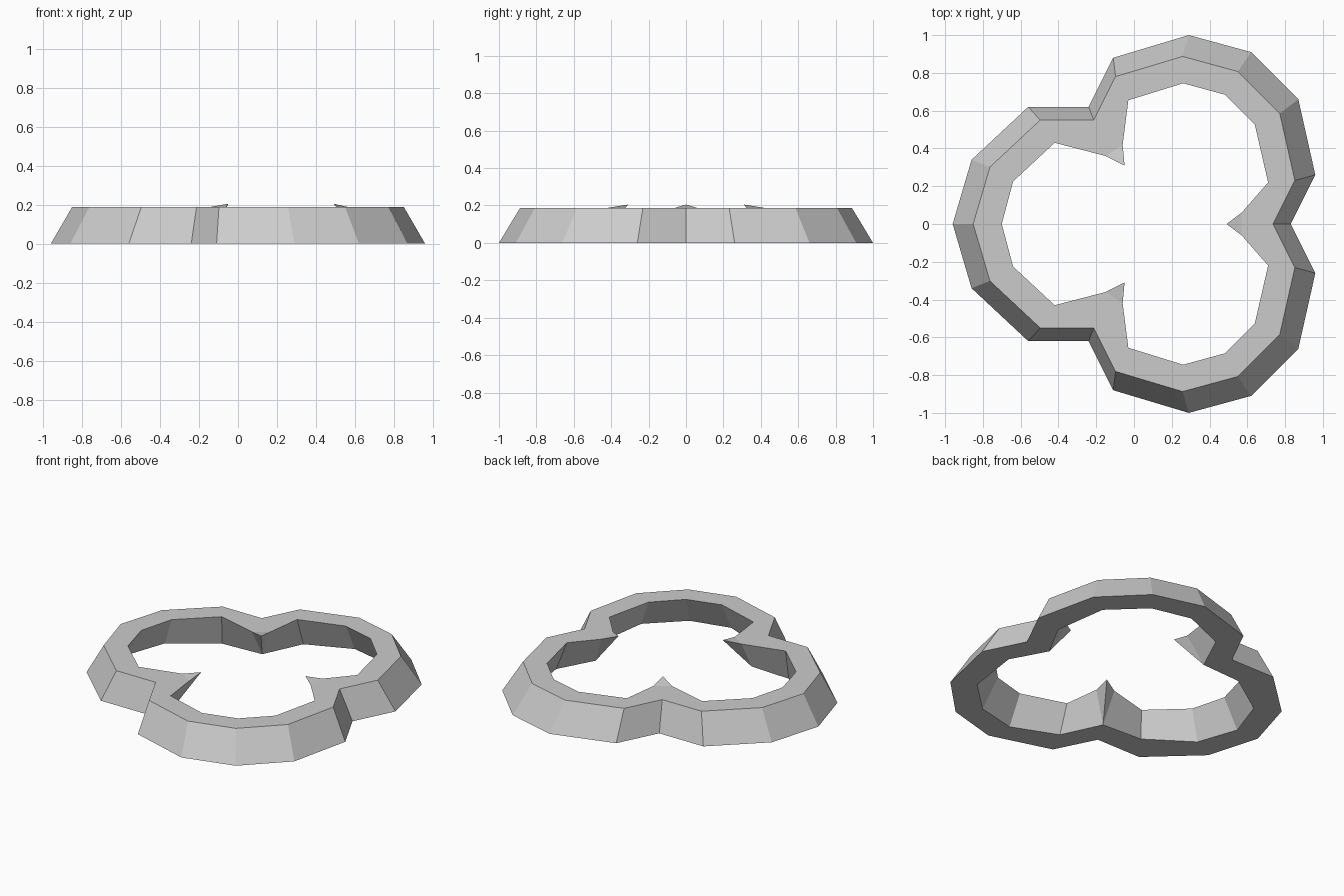
import bpy
import bmesh

default_cube = bpy.data.objects.get("Cube")
if default_cube:
    bpy.data.objects.remove(default_cube, do_unlink=True)

RIM_HEIGHT = 0.187
TIP_HEIGHT = 0.205
TAPER = 0.887

# Half of the three-lobed outline, from the left lobe round to the right cusp
outer_half = [(-.96, 0), (-.86, .34), (-.56, .62), (-.24, .62), (-.11, .88),
              (.29, 1), (.62, .91), (.87, .66), (.96, .26), (.83, 0)]
inner_top_half = [(-.7, 0), (-.64, .225), (-.42, .43), (-.05, .31), (-.03, .655),
                  (.26, .745), (.48, .685), (.64, .525), (.71, .22), (.49, 0)]
inner_foot_half = [(-.8, 0), (-.71, .26), (-.43, .45), (-.15, .465), (-.03, .72),
                   (.26, .84), (.52, .78), (.73, .58), (.78, .23), (.655, 0)]

# Shoulders on either side of each raised spike, keyed by station
side_before, side_after, end_before = (-.15, .36), (-.06, .42), (.57, .06)


def flip(point):
    return (point[0], -point[1])


def mirrored(half):
    """Close a half outline by reflecting it across the x axis."""
    return half + [flip(p) for p in half[-2:0:-1]]


outer = mirrored(outer_half)
inner_top = mirrored(inner_top_half)
inner_foot = mirrored(inner_foot_half)
count = len(outer)
shoulders = {
    3: (side_before, side_after),
    9: (end_before, flip(end_before)),
    count - 3: (flip(side_after), flip(side_before)),
}

bm = bmesh.new()


def add_vert(point, height, scale=1.0):
    return bm.verts.new((point[0] * scale, point[1] * scale, height))


# Vertex rings of the border
foot_out = [add_vert(p, 0) for p in outer]
rim_out = [add_vert(p, RIM_HEIGHT, TAPER) for p in outer]
foot_in = [add_vert(p, 0) for p in inner_foot]
rim_in = [add_vert(p, TIP_HEIGHT if i in shoulders else RIM_HEIGHT)
          for i, p in enumerate(inner_top)]
spike = {i: [add_vert(p, RIM_HEIGHT) for p in pair] for i, pair in shoulders.items()}

# Sloped outside, underside, flat rim and inner wall, segment by segment
for i in range(count):
    j = (i + 1) % count
    start = spike[i][1] if i in spike else rim_in[i]
    end = spike[j][0] if j in spike else rim_in[j]
    bm.faces.new((foot_out[i], foot_out[j], rim_out[j], rim_out[i]))
    bm.faces.new((foot_in[i], foot_in[j], foot_out[j], foot_out[i]))
    bm.faces.new((rim_out[i], rim_out[j], end, start))
    bm.faces.new((start, end, foot_in[j], foot_in[i]))

# Pointed spikes leaning in from the cusps
for i, (before, after) in spike.items():
    bm.faces.new((rim_out[i], after, before))
    bm.faces.new((before, after, rim_in[i]))
    bm.faces.new((before, rim_in[i], foot_in[i]))
    bm.faces.new((rim_in[i], after, foot_in[i]))

bmesh.ops.recalc_face_normals(bm, faces=bm.faces)
mesh = bpy.data.meshes.new("lobed_border")
bm.to_mesh(mesh)
bm.free()

border = bpy.data.objects.new("lobed_border", mesh)
bpy.context.collection.objects.link(border)

# Plain grey finish
grey = bpy.data.materials.new("light_grey")
grey.use_nodes = True
colour = (0.6, 0.6, 0.6, 1)
grey.diffuse_color = colour
grey.node_tree.nodes["Principled BSDF"].inputs["Base Color"].default_value = colour
mesh.materials.append(grey)
